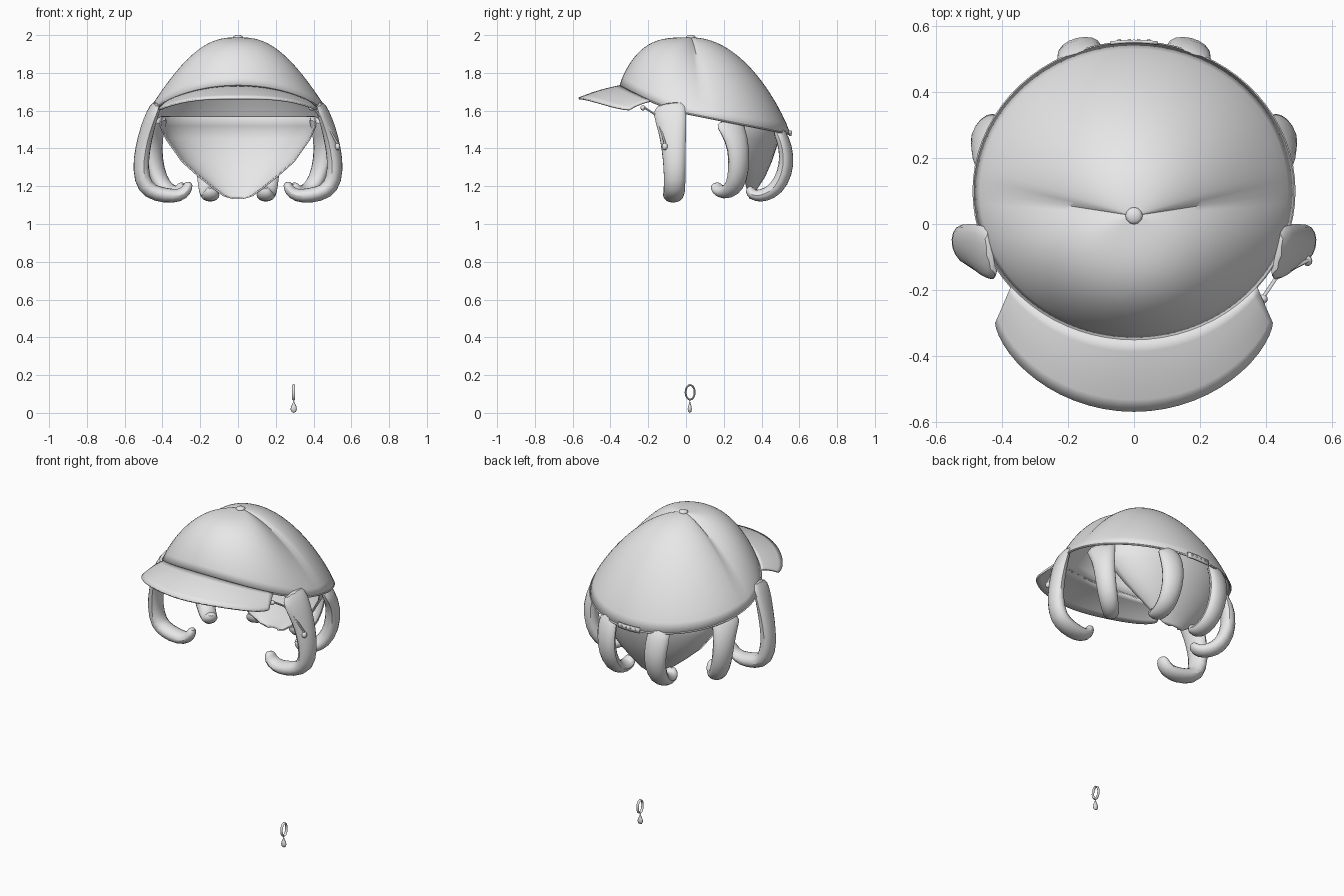
import bpy, bmesh, math
from mathutils import Vector

if "Cube" in bpy.data.objects:
    bpy.data.objects.remove(bpy.data.objects["Cube"])

grey = bpy.data.materials.new("light_grey")
grey.diffuse_color = (0.8, 0.8, 0.8, 1)
grey.use_nodes = True
grey.node_tree.nodes["Principled BSDF"].inputs["Base Color"].default_value = grey.diffuse_color


def finish(name, bm, angle=40, thickness=0, subdiv=0):
    bmesh.ops.remove_doubles(bm, verts=bm.verts, dist=1e-5)
    bmesh.ops.recalc_face_normals(bm, faces=bm.faces)
    me = bpy.data.meshes.new(name)
    bm.to_mesh(me)
    bm.free()
    me.materials.append(grey)
    ob = bpy.data.objects.new(name, me)
    bpy.context.collection.objects.link(ob)
    if thickness:
        m = ob.modifiers.new("thickness", 'SOLIDIFY')
        m.thickness, m.offset = thickness, 0
    if subdiv:
        ob.modifiers.new("smooth", 'SUBSURF').levels = subdiv
        ob.modifiers["smooth"].render_levels = subdiv
    bpy.ops.object.select_all(action='DESELECT')
    ob.select_set(True)
    bpy.context.view_layer.objects.active = ob
    bpy.ops.object.shade_smooth_by_angle(angle=math.radians(angle))
    return ob


def grid(fn, nu, nv):
    """Surface from a function of u, v in 0..1."""
    bm = bmesh.new()
    vs = [[bm.verts.new(fn(i / nu, j / nv)) for j in range(nv + 1)] for i in range(nu + 1)]
    for i in range(nu):
        for j in range(nv):
            bm.faces.new((vs[i][j], vs[i + 1][j], vs[i + 1][j + 1], vs[i][j + 1]))
    return bm


def sweep(name, stations, wide, sides=8, subdiv=1):
    """Flattened tube; stations are (x, y, z, half width, half thickness)."""
    bm = bmesh.new()
    pts = [Vector(s[:3]) for s in stations]
    wide = Vector(wide).normalized()
    rings = []
    for i, s in enumerate(stations):
        t = (pts[min(i + 1, len(pts) - 1)] - pts[max(i - 1, 0)]).normalized()
        w = (wide - t * wide.dot(t)).normalized()
        n = t.cross(w)
        rings.append([bm.verts.new(pts[i] + w * s[3] * math.cos(a) + n * s[4] * math.sin(a))
                      for a in (2 * math.pi * k / sides for k in range(sides))])
    for a, b in zip(rings, rings[1:]):
        for k in range(sides):
            m = (k + 1) % sides
            bm.faces.new((a[k], a[m], b[m], b[k]))
    bm.faces.new(rings[0])
    bm.faces.new(rings[-1])
    return finish(name, bm, 60, subdiv=subdiv)


def ball(name, loc, size):
    bm = bmesh.new()
    bmesh.ops.create_uvsphere(bm, u_segments=12, v_segments=8, radius=1)
    for v in bm.verts:
        v.co = Vector(loc) + Vector(c * s for c, s in zip(v.co, size))
    return finish(name, bm, 60)


# Cap crown: radial surface from the button down to the sloping rim
APEX = Vector((0, 0.025, 1.985))


def rim(a):
    x, y = 0.485 * math.cos(a), 0.1 + 0.45 * math.sin(a)
    return Vector((x, y, 1.585 - 0.2 * y + 0.075 * (max(0, -y) / 0.35) ** 1.6))


def crown(u, v):
    a = 2 * math.pi * u
    s = math.sin(a)
    p = 1.5 + (0.55 * s ** 0.5 if s > 0 else 1.9 * abs(s) ** 1.3)
    e = rim(a)
    co = APEX.lerp(e, v)
    co.z = e.z + (APEX.z - e.z) * max(0, 1 - v ** p) ** 0.88
    return co


finish("cap_crown", grid(crown, 72, 24), 50, 0.006)

# Thin piping around the rim
bm = grid(lambda u, v: rim(2 * math.pi * u) + Vector((
    math.cos(2 * math.pi * u) * 0.005 * math.cos(2 * math.pi * v),
    math.sin(2 * math.pi * u) * 0.005 * math.cos(2 * math.pi * v),
    0.005 * math.sin(2 * math.pi * v))), 72, 6)
finish("cap_rim", bm, 60)


# Brim: from the front rim to a drooping outer edge
def brim(u, v):
    b = (u - 0.5) * math.pi
    inner = rim(-math.pi / 2 + (u - 0.5) * 2 * math.radians(50))
    s, c = math.sin(b), max(0, math.cos(b))
    outer = Vector((0.418 * s, -0.30 - 0.268 * c ** 1.3, 1.665 - 0.06 * abs(s) ** 3))
    co = inner.lerp(outer, v)
    co.z += 0.006 * math.sin(math.pi * v)
    return co


finish("brim", grid(brim, 28, 6), 50, 0.01)

# Button on top
ball("top_button", (0, 0.025, 1.988), (0.026, 0.026, 0.013))

# Rear closing strip with studs
finish("rear_strip", grid(lambda u, v: rim(math.pi / 2 + (u - 0.5) * 0.3)
                          + Vector((0, 0.004, -0.01 + 0.03 * v)), 6, 1), 40, 0.01)
for k in range(4):
    ball(f"stud_{k + 1}", (-0.045 + 0.03 * k, 0.556, 1.484), (0.006, 0.006, 0.006))

# Back of the hood: half bowl narrowing downward (z, half width, edge y, back y)
ROWS = [(1.57, .41, .17, .465), (1.52, .41, .20, .495), (1.45, .38, .235, .49),
        (1.33, .295, .28, .45), (1.25, .205, .305, .415), (1.19, .13, .32, .375),
        (1.15, .075, .33, .352), (1.137, .03, .335, .345)]


def hood(u, v):
    z, w, ye, yb = ROWS[round(v * (len(ROWS) - 1))]
    a = math.pi * u
    return Vector((w * math.cos(a), ye + (yb - ye) * math.sin(a), z))


finish("hood_back", grid(hood, 20, len(ROWS) - 1), 60, 0.008)

# Hooked tentacles, three mirrored pairs
FRONT = [(.425, -.09, 1.645, .09, .02), (.455, -.085, 1.58, .098, .032), (.482, -.072, 1.50, .083, .038),
         (.505, -.065, 1.40, .072, .042), (.518, -.06, 1.29, .065, .046), (.495, -.06, 1.19, .064, .05),
         (.43, -.065, 1.158, .062, .047), (.34, -.07, 1.145, .058, .042), (.285, -.07, 1.16, .048, .036),
         (.262, -.07, 1.20, .042, .03), (.262, -.07, 1.225, .022, .018)]
SIDE = [(.42, .21, 1.56, .10, .025), (.44, .25, 1.50, .085, .038), (.452, .28, 1.40, .068, .046),
        (.437, .28, 1.28, .064, .048), (.40, .26, 1.20, .06, .048), (.355, .22, 1.168, .053, .043),
        (.315, .18, 1.17, .047, .038), (.295, .16, 1.195, .042, .032), (.293, .158, 1.22, .022, .018)]
REAR = [(.17, .48, 1.51, .065, .03), (.17, .515, 1.45, .075, .035), (.165, .535, 1.36, .073, .04),
        (.16, .525, 1.27, .067, .044), (.155, .48, 1.185, .062, .044), (.15, .42, 1.153, .056, .04),
        (.145, .37, 1.148, .052, .036), (.14, .34, 1.165, .046, .032), (.14, .333, 1.2, .024, .018)]
for label, path, wide in (("front", FRONT, (0.25, 1, 0)), ("side", SIDE, (-.5, .85, 0)),
                          ("rear", REAR, (1, -.25, 0))):
    for side, m in (("right", 1), ("left", -1)):
        sweep(f"{label}_tentacle_{side}", [(m * s[0],) + s[1:] for s in path],
              (m * wide[0], wide[1], 0))

# Small cord with knots on the right temple
sweep("temple_cord", [(.39, -.225, 1.62, .006, .006), (.43, -.165, 1.58, .006, .006),
                      (.49, -.13, 1.49, .006, .006), (.53, -.11, 1.42, .006, .006)], (0, 1, 0), 6, 0)
ball("upper_knot", (.39, -.228, 1.615), (.016, .014, .014))
ball("lower_knot", (.527, -.112, 1.41), (.014, .016, .018))

# Earring: upright oval hoop with a drop
TAU = 2 * math.pi
finish("earring_hoop", grid(lambda u, v: Vector((
    0.295 + 0.008 * math.sin(TAU * v),
    0.022 + (0.024 + 0.005 * math.cos(TAU * v)) * math.cos(TAU * u),
    0.109 + (0.038 + 0.005 * math.cos(TAU * v)) * math.sin(TAU * u))), 28, 8), 60)
DROP = [(0, 0), (.012, .006), (.017, .02), (.014, .034), (.007, .048), (.003, .06), (0, .066)]
finish("earring_drop", grid(lambda u, v: Vector((
    0.295 + DROP[round(v * 6)][0] * math.cos(TAU * u),
    0.02 + 0.65 * DROP[round(v * 6)][0] * math.sin(TAU * u),
    DROP[round(v * 6)][1])), 12, 6), 60)
